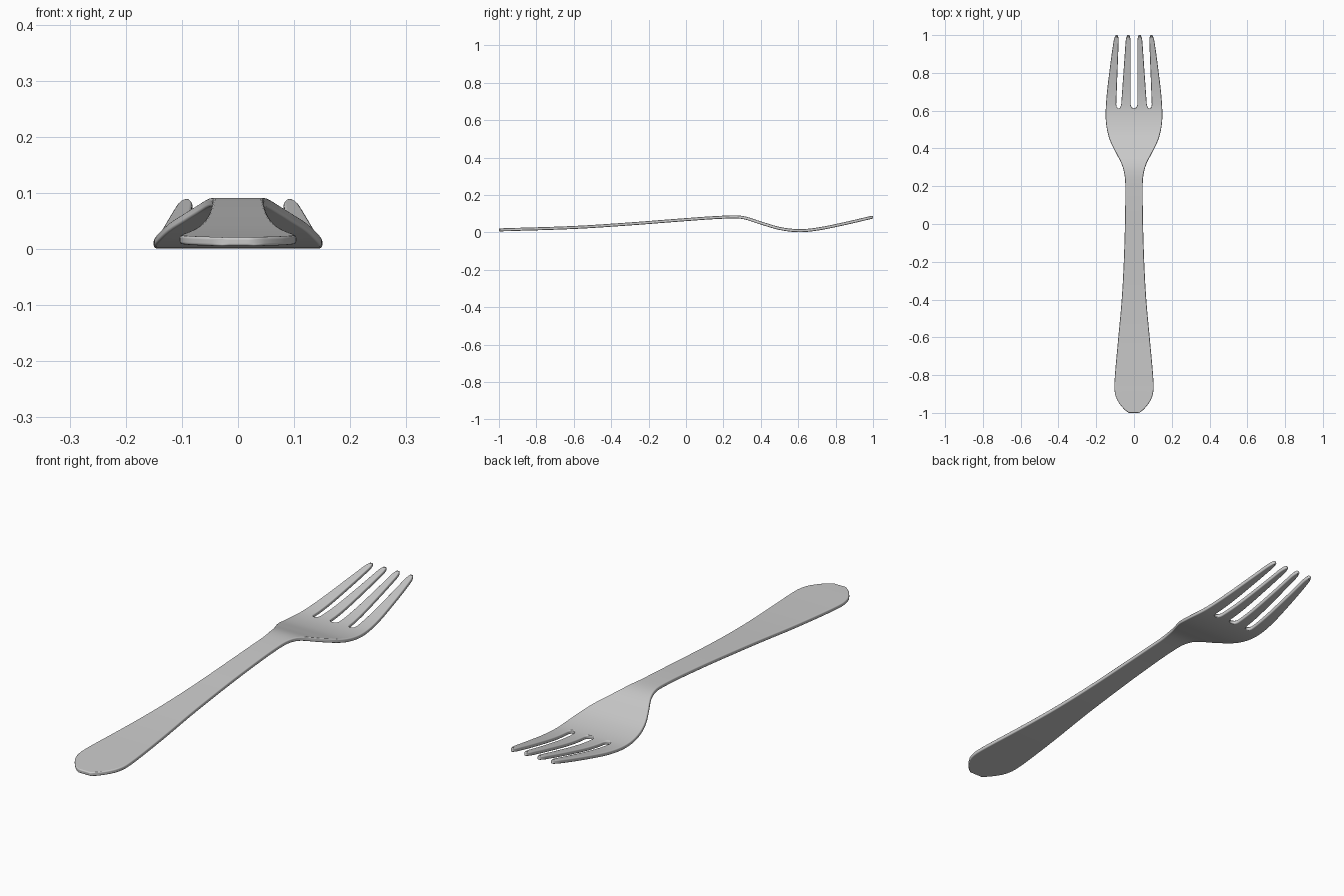
import bpy, bmesh, math

if "Cube" in bpy.data.objects:
    bpy.data.objects.remove(bpy.data.objects["Cube"])

# Half-width and centre height along the length (y, value)
WIDTH = [(-1, .028), (-.985, .048), (-.96, .07), (-.93, .09), (-.9, .1), (-.87, .104),
         (-.8, .101), (-.6, .083), (-.4, .065), (-.2, .054), (0, .048), (.2, .046),
         (.26, .05), (.32, .066), (.38, .097), (.44, .126), (.5, .143), (.56, .15),
         (.62, .149), (.7, .143), (.8, .131), (.9, .118), (1, .103)]
HEIGHT = [(-1, .013), (-.6, .026), (-.3, .045), (0, .068), (.2, .081), (.3, .08),
          (.4, .05), (.5, .021), (.6, .009), (.7, .017), (.85, .047), (1, .082)]
ROOT = .612


def smooth(points, y):
    """Hermite curve through the points."""
    n = len(points)

    def slope(i):
        a, b = points[max(i - 1, 0)], points[min(i + 1, n - 1)]
        return (b[1] - a[1]) / (b[0] - a[0])
    i = max(k for k in range(n - 1) if points[k][0] <= y or k == 0)
    (y0, v0), (y1, v1) = points[i], points[i + 1]
    h = y1 - y0
    t = (y - y0) / h
    return ((2*t**3 - 3*t*t + 1) * v0 + (t**3 - 2*t*t + t) * h * slope(i)
            + (3*t*t - 2*t**3) * v1 + (t**3 - t*t) * h * slope(i + 1))


def strips(y):
    """Inner and outer x of the two tine strips on the +x side."""
    w = smooth(WIDTH, y)
    if y <= ROOT:
        c = .082 * w / smooth(WIDTH, ROOT)
        return [(0, c), (c, w)]
    t = (y - ROOT) / (1 - ROOT)
    # Slots open with a rounded root
    k = math.sqrt(1 - max(0, (.635 - y) / .023) ** 2)
    c, g = .082 - .021 * t, (.013 + .006 * t) * k
    out = []
    for a, b in [(.018 * k, c - g), (c + g, w)]:
        # Rounded tine tips
        s = math.sqrt(1 - max(0, (y - .965) / .0385) ** 2)
        m, h = (a + b) / 2, (b - a) / 2 * s
        out.append((m - h, m + h))
    return out


rows = [-1, -.985, -.97, -.95, -.93, -.91, -.89, -.87, -.84]
rows += [-.8 + .05 * i for i in range(20)]
rows += [.2 + .02 * i for i in range(21)]
rows += [ROOT, .615, .62, .627, .635]
rows += [.66 + .03 * i for i in range(10)]
rows += [.95, .965, .975, .985, .996, 1]

# Fork sheet: four strips joined up to the slot roots
bm = bmesh.new()
for side in (-1, 1):
    for tine in (0, 1):
        prev = None
        for y in rows:
            a, b = strips(y)[tine]
            z = smooth(HEIGHT, y)
            cur = [bm.verts.new((side * x, y, z)) for x in (a, b)]
            if prev:
                loop = [prev[0], prev[1], cur[1], cur[0]]
                bm.faces.new(loop if side > 0 else loop[::-1])
            prev = cur
bmesh.ops.remove_doubles(bm, verts=bm.verts, dist=1e-5)
bmesh.ops.recalc_face_normals(bm, faces=bm.faces)
mesh = bpy.data.meshes.new("fork")
bm.to_mesh(mesh)
bm.free()
fork = bpy.data.objects.new("fork", mesh)
bpy.context.collection.objects.link(fork)

# Metal thickness and softened rim
solid = fork.modifiers.new("thickness", 'SOLIDIFY')
solid.thickness = .016
solid.offset = 0
bevel = fork.modifiers.new("soft_rim", 'BEVEL')
bevel.width = .005
bevel.segments = 3
bevel.limit_method = 'ANGLE'
bevel.angle_limit = math.radians(75)
bevel.use_clamp_overlap = False
bevel.harden_normals = True
for p in mesh.polygons:
    p.use_smooth = True
